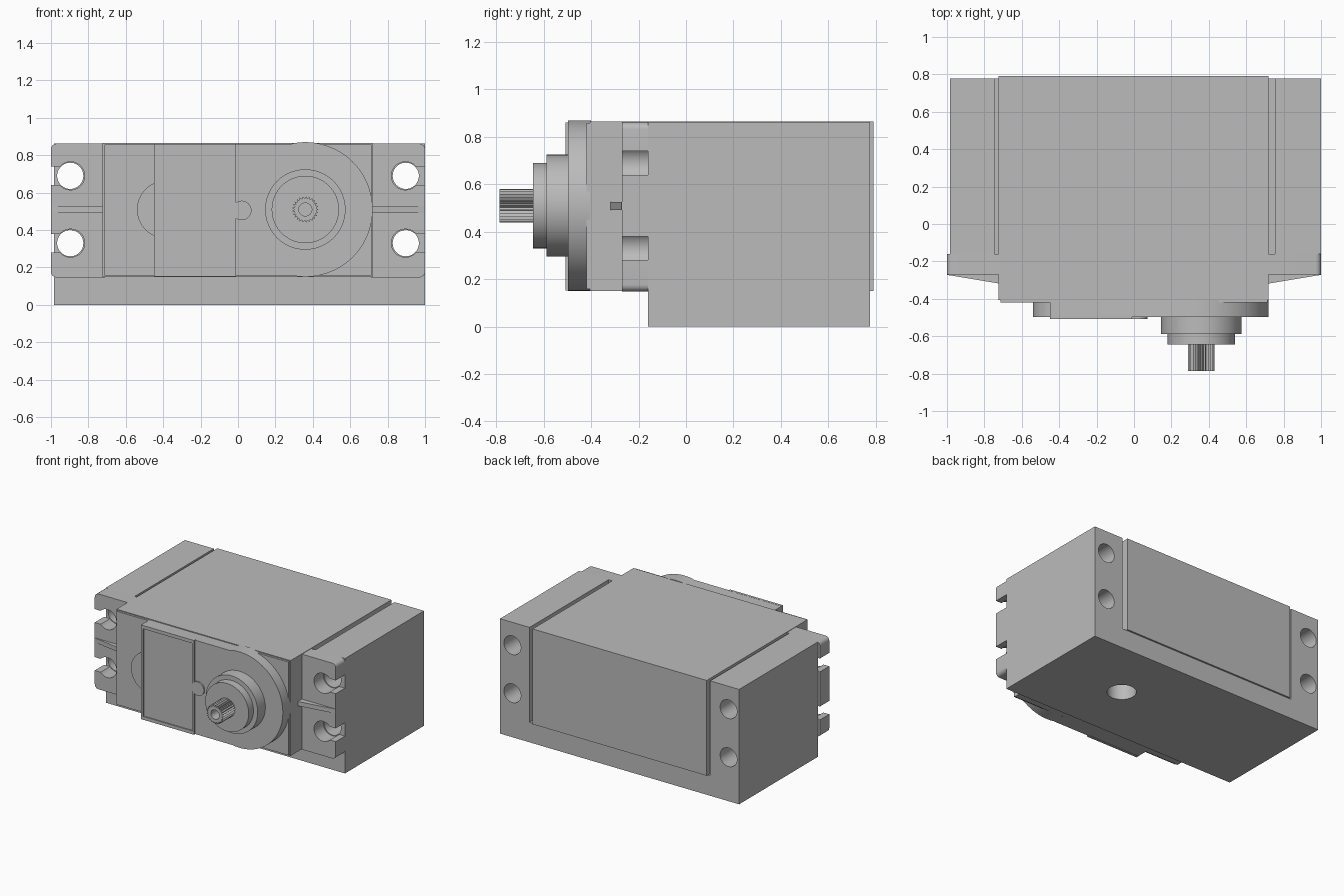
import bpy, bmesh, math
from mathutils import Vector

cube = bpy.data.objects.get("Cube")
if cube:
    bpy.data.objects.remove(cube, do_unlink=True)

grey = bpy.data.materials.new("plain grey")
grey.use_nodes = True
tone = (0.5, 0.5, 0.5, 1)
grey.diffuse_color = tone
grey.node_tree.nodes["Principled BSDF"].inputs["Base Color"].default_value = tone


def prism(name, pts, start, end, axis="y"):
    """Extrude a closed outline along y (outline in x, z) or z (outline in x, y)."""
    def place(p, d):
        return Vector((p[0], d, p[1])) if axis == "y" else Vector((p[0], p[1], d))
    bm = bmesh.new()
    face = bm.faces.new([bm.verts.new(place(p, start)) for p in pts])
    new = bmesh.ops.extrude_face_region(bm, geom=[face])["geom"]
    shift = place((0, 0), end - start)
    bmesh.ops.translate(bm, vec=shift, verts=[v for v in new if isinstance(v, bmesh.types.BMVert)])
    bmesh.ops.recalc_face_normals(bm, faces=bm.faces)
    mesh = bpy.data.meshes.new(name)
    bm.to_mesh(mesh)
    bm.free()
    mesh.materials.append(grey)
    obj = bpy.data.objects.new(name, mesh)
    bpy.context.collection.objects.link(obj)
    return obj


def rect(x0, x1, z0, z1):
    return [(x0, z0), (x1, z0), (x1, z1), (x0, z1)]


def arc(cx, cz, r, a0=0, a1=360, n=48):
    count = n if a1 - a0 >= 360 else n + 1
    angles = [math.radians(a0 + (a1 - a0) * i / n) for i in range(count)]
    return [(cx + r * math.cos(a), cz + r * math.sin(a)) for a in angles]


def activate(obj):
    bpy.ops.object.select_all(action="DESELECT")
    obj.select_set(True)
    bpy.context.view_layer.objects.active = obj


def cut(obj, *cutters):
    activate(obj)
    for cutter in cutters:
        cutter.hide_render = True
        mod = obj.modifiers.new("cut", "BOOLEAN")
        mod.operation, mod.solver, mod.object = "DIFFERENCE", "EXACT", cutter
        bpy.ops.object.modifier_apply(modifier=mod.name)
        bpy.data.objects.remove(cutter, do_unlink=True)


def smooth(obj):
    activate(obj)
    bpy.ops.object.shade_smooth_by_angle(angle=math.radians(30))


FLOOR, TOP, MID = 0.15, 0.862, 0.51      # heights of the motor case
SHAFT = 0.36                             # x of the output shaft
SCREWS = (0.33, 0.69)                    # heights of the screw holes

# Mounting block: a U shape with screw holes and a hole in the floor
u_shape = [(-0.985, 0), (1, 0), (1, TOP), (0.755, TOP), (0.755, FLOOR),
           (-0.745, FLOOR), (-0.745, TOP), (-0.985, TOP)]
block = prism("mounting_block", u_shape, -0.16, 0.777)
for side in (-1, 1):
    for z in SCREWS:
        cut(block, prism("cutter", arc(side * 0.897, z, 0.07), -0.3, 0.9))
cut(block, prism("cutter", arc(0.37, 0.31, 0.1), -0.1, 0.3, "z"))
smooth(block)

# Motor case and its front cover
prism("motor_case", rect(-0.725, 0.72, FLOOR, TOP + 0.003), -0.405, 0.79)
prism("front_cover", rect(-0.715, 0.715, FLOOR + 0.008, TOP - 0.004), -0.42, -0.405)

# Raised gear housing, rounded around the shaft, with a small round end on the other side
housing = prism("gear_housing", [(-0.45, FLOOR + 0.005), (0.28, FLOOR + 0.005)]
                + arc(SHAFT, MID, 0.36, -100, 100, 48)
                + [(0.28, TOP - 0.003), (-0.45, TOP - 0.003)], -0.497, -0.4)
smooth(housing)
round_end = prism("housing_round_end", arc(-0.386, MID, 0.154, 114, 246, 24), -0.497, -0.41)
smooth(round_end)

# Lid with a sunken label field, and the round tab beside it
lid = prism("lid", rect(-0.45, -0.01, FLOOR + 0.003, TOP - 0.002), -0.508, -0.49)
cut(lid, prism("cutter", rect(-0.432, -0.022, 0.178, 0.835), -0.6, -0.5))
tab = prism("round_tab", arc(0.02, 0.505, 0.052), -0.507, -0.49)
smooth(tab)

# Stepped boss around the shaft
for name, r, front, back in (("boss_base", 0.215, -0.588, -0.49),
                             ("boss_collar", 0.18, -0.645, -0.58)):
    smooth(prism(name, arc(SHAFT, MID, r, n=64), front, back))

# Toothed output shaft with a screw bore
TEETH = 25
outline = []
for i in range(TEETH * 2):
    a = math.pi * i / TEETH
    r = 0.058 if i % 2 else 0.071
    outline.append((SHAFT + r * math.cos(a), MID + r * math.sin(a)))
shaft = prism("output_shaft", outline, -0.787, -0.64)
cut(shaft, prism("cutter", arc(SHAFT, MID, 0.035, n=24), -0.9, -0.68))

# Mounting ears with open screw slots, and their stiffening ribs
for side, label in ((-1, "right"), (1, "left")):
    ear_shape = ([(0.71, FLOOR - 0.003)] + arc(0.97, FLOOR + 0.027, 0.03, -90, 0, 6)
                 + arc(0.97, TOP - 0.03, 0.03, 0, 90, 6) + [(0.71, TOP)])
    ear = prism(label + "_ear", [(side * x, z) for x, z in ear_shape], -0.27, -0.16)
    for z in SCREWS:
        slot = arc(0.895, z, 0.075, 42, 318, 36) + [(1.1, z - 0.05), (1.1, z + 0.05)]
        cut(ear, prism("cutter", [(side * x, h) for x, h in slot], -0.4, 0))
    smooth(ear)
    rib = [(0.71, -0.26), (0.71, -0.32), (1, -0.272), (1, -0.26)]
    prism(label + "_ear_rib", [(side * x, y) for x, y in rib], 0.492, 0.525, "z")
